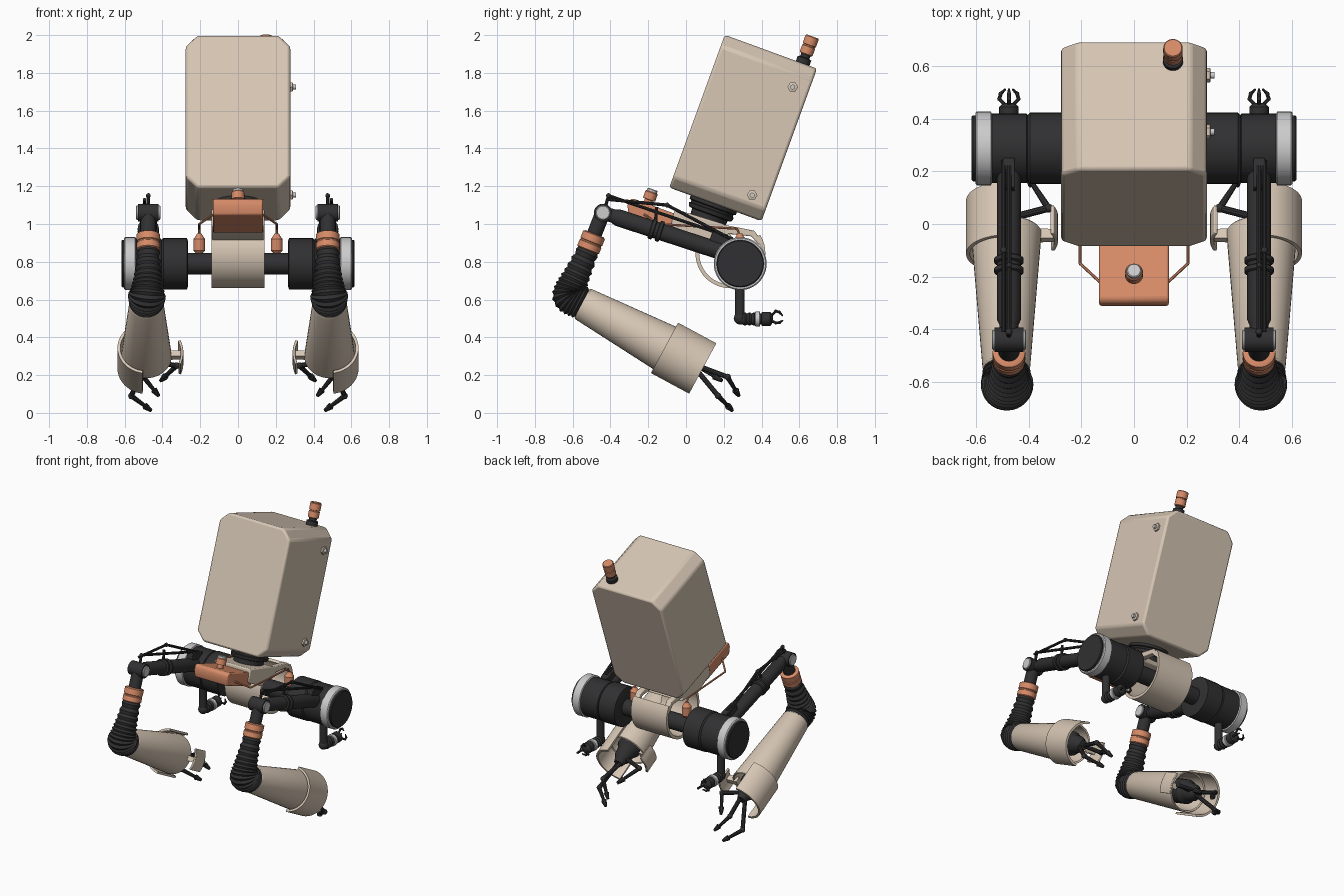
import bpy, bmesh, math
from mathutils import Vector as V, Matrix as M

if "Cube" in bpy.data.objects:
    bpy.data.objects.remove(bpy.data.objects["Cube"])
rad = math.radians

def mat(name, c):
    m = bpy.data.materials.new(name)
    m.diffuse_color = (*c, 1)
    m.use_nodes = True
    m.node_tree.nodes["Principled BSDF"].inputs["Base Color"].default_value = m.diffuse_color
    return m

BEIGE = mat("beige_paint", (0.68, 0.57, 0.46))
ORANGE = mat("orange_paint", (0.68, 0.26, 0.14))
BLACK = mat("black_rubber", (0.03, 0.03, 0.032))

def finish(name, bm, m, mirror=False, bevel=0):
    bmesh.ops.remove_doubles(bm, verts=bm.verts, dist=1e-5)
    bmesh.ops.recalc_face_normals(bm, faces=bm.faces)
    me = bpy.data.meshes.new(name)
    bm.to_mesh(me)
    bm.free()
    me.shade_smooth()
    me.set_sharp_from_angle(angle=rad(32))
    if m:
        me.materials.append(m)
    ob = bpy.data.objects.new(name, me)
    bpy.context.collection.objects.link(ob)
    if bevel:
        b = ob.modifiers.new("bevel", "BEVEL")
        b.width, b.segments = bevel, 2
    if mirror:
        ob.modifiers.new("mirror", "MIRROR")
    return ob

def frame(d):
    d = V(d).normalized()
    u = V((0, 1, 0)) if abs(d.x) > 0.9 else V((1, 0, 0))
    u = (u - d * u.dot(d)).normalized()
    return d, u, d.cross(u)

def rings(bm, path, n, caps=True):
    """path: list of (centre, direction, radius)"""
    loops = []
    for c, d, r in path:
        d, u, v = frame(d)
        loops.append([bm.verts.new(V(c) + (u * math.cos(a) + v * math.sin(a)) * r)
                      for a in (2 * math.pi * i / n for i in range(n))])
    for A, B in zip(loops, loops[1:]):
        for i in range(n):
            bm.faces.new((A[i], A[(i + 1) % n], B[(i + 1) % n], B[i]))
    if caps:
        bm.faces.new(loops[0])
        bm.faces.new(loops[-1])

def lathe(name, a, d, prof, m, mirror=True, n=32, caps=True):
    """prof: (distance along axis, radius)"""
    bm = bmesh.new()
    d = V(d).normalized()
    rings(bm, [(V(a) + d * t, d, r) for t, r in prof], n, caps)
    return finish(name, bm, m, mirror)

def rods(name, paths, r, m, mirror=True, n=10, joint=1.0, taper=1.0):
    bm = bmesh.new()
    for pts in paths:
        pts = [V(p) for p in pts]
        for i, (p, q) in enumerate(zip(pts, pts[1:])):
            last = taper if i == len(pts) - 2 else 1
            rings(bm, [(p, q - p, r), (q, q - p, r * last)], n)
        for p in pts[1:-1]:
            bmesh.ops.create_uvsphere(bm, u_segments=n, v_segments=6, radius=r * joint,
                                      matrix=M.Translation(p))
    return finish(name, bm, m, mirror)

YZ = M(((0, 0, 1, 0), (1, 0, 0, 0), (0, 1, 0, 0), (0, 0, 0, 1)))

def prism(name, pts, h0, h1, m, mx=YZ, mirror=False, bevel=0):
    bm = bmesh.new()
    lo, hi = ([bm.verts.new(mx @ V((x, y, h))) for x, y in pts] for h in (h0, h1))
    k = len(pts)
    for i in range(k):
        bm.faces.new((lo[i], lo[(i + 1) % k], hi[(i + 1) % k], hi[i]))
    bm.faces.new(lo)
    bm.faces.new(hi)
    return finish(name, bm, m, mirror, bevel)

def arc_band(r0, r1, a0, a1, c=(0, 0), n=24):
    A = [rad(a0 + (a1 - a0) * i / n) for i in range(n + 1)]
    return [(c[0] + r * math.cos(a), c[1] + r * math.sin(a))
            for r, seq in ((r1, A), (r0, A[::-1])) for a in seq]

UP = V((0, math.sin(rad(20)), math.cos(rad(20))))
BACK = V((0, math.cos(rad(20)), -math.sin(rad(20))))

# Tilted box body with cut corners
w, h, c = 0.277, 0.43, 0.062
octo = [(-w, -h + c), (-w + c, -h), (w - c, -h), (w, -h + c),
        (w, h - c), (w - c, h), (-w + c, h), (-w, h - c)]
body_mx = M.Translation((0, 0.3025, 1.508)) @ M.Rotation(rad(-20), 4, 'X')
prism("body_box", octo, -0.26, 0.26, BEIGE, body_mx @ M.Rotation(rad(90), 4, 'X'), bevel=0.014)

# Bolts on the right side of the body
for i, (y, z) in enumerate(((0.565, 1.725), (0.35, 1.153))):
    lathe(f"body_bolt_{i}", (0.27, y, z), (1, 0, 0), [(0, .028), (.018, .028), (.02, .024)], BEIGE, False, 6)
    lathe(f"body_bolt_pin_{i}", (0.27, y, z), (1, 0, 0), [(0, .013), (.036, .013)], None, False, 12)

# Antenna
ant = V((0.148, 0.612, 1.835))
lathe("antenna_base", ant, UP, [(0, .038), (.045, .038), (.05, .026), (.07, .026)], BLACK, False)
lathe("antenna_cap", ant, UP, [(.066, .03), (.07, .036), (.11, .036), (.112, .032), (.118, .032), (.12, .037),
                               (.163, .037), (.168, .033)], ORANGE, False)

# Neck
neck = V((0, 0.15, 1.115))
lathe("neck", neck, -UP, [(-.01, .13), (.025, .13), (.03, .118), (.04, .118), (.045, .126), (.065, .12),
                          (.07, .1), (.13, .095)], BLACK, False, 40)

# Pelvis: wedge, curved shell and rear rails
prism("pelvis_wedge", [(-.06, 1.08), (.2, 1.0), (.25, .92), (.06, .915), (-.08, .99)], -.14, .14, BEIGE, bevel=.008)
prism("pelvis_shell", arc_band(.165, .185, 145, 392, (.235, .845), 40), -.14, .14, BEIGE)
prism("pelvis_rail", [(.18, 1.0), (.36, .965), (.41, .9), (.385, .89), (.345, .935), (.2, .95)],
      .1, .14, BEIGE, mirror=True, bevel=.005)

# Orange front pack with knob
pack_mx = M.Translation((0, -0.165, 1.045)) @ M.Rotation(rad(-20), 4, 'X') @ YZ
prism("front_pack", [(-.155, 0), (-.13, -.045), (.15, -.045), (.15, .045), (-.14, .045), (-.155, .03)],
      -.132, .132, ORANGE, pack_mx, bevel=.008)
knob = V((0, -.21, 1.09))
lathe("pack_knob", knob, UP, [(0, .022), (.04, .022), (.042, .034), (.08, .034), (.085, .03)], ORANGE, False)
lathe("pack_knob_cap", knob, UP, [(.08, .028), (.096, .028), (.1, .024)], None, False)

# Hip axle, slotted motor, outer drum
hip = V((0, 0.287, 0.79))
X = (1, 0, 0)
lathe("axle", hip, X, [(0, .057), (.28, .057)], BLACK)
bm = bmesh.new()
rings(bm, [(hip + V((x, 0, 0)), X, r) for x, r in
           ((.265, .12), (.27, .136), (.305, .136), (.365, .136), (.395, .136), (.405, .125))], 28)
slots = [f for f in bm.faces if abs(f.calc_center_median().x - .335) < .01]
slots.sort(key=lambda f: math.atan2(f.calc_center_median().y - hip.y, f.calc_center_median().z - hip.z))
bmesh.ops.inset_individual(bm, faces=slots[::2], thickness=.002, depth=-.014)
finish("hip_motor", bm, BLACK, True)
lathe("hip_drum", hip, X, [(.4, .12), (.408, .132), (.545, .132)], BLACK, n=48)
lathe("hip_ring", hip, X, [(.54, .132), (.544, .14), (.597, .14), (.603, .134), (.603, .12)], None, n=48)
lathe("hip_cap", hip, X, [(.6, .125), (.612, .125), (.617, .12)], BLACK, n=48)

# Side bottles and feed wires
lathe("bottle", (.205, .285, .845), (0, 0, 1), [(0, .018), (.015, .031), (.075, .031), (.09, .02), (.105, .012)], ORANGE, n=20)
rods("feed_wire", [[(.205, .285, .94), (.205, .27, .975), (.205, -.15, 1.0), (.13, -.22, 1.05)]], .006, ORANGE, n=8)

# Thigh bar, knee joint, clamps, push rods
X0 = .475
knee = V((X0, -.44, 1.06))
bar_d = V((X0, .26, .83)) - knee
lathe("thigh_bar", knee, bar_d, [(.02, .036), (.06, .036), (.08, .045), (.74, .045)], BLACK)
lathe("knee_joint", knee, X, [(-.055, .047), (.055, .047)], BLACK)
for s in (-1, 1):
    lathe(f"knee_disc_{s}", knee, (s, 0, 0), [(.054, .038), (.061, .038), (.064, .034)], None)
for i, t in enumerate((.265, .305)):
    lathe(f"thigh_clamp_{i}", knee, bar_d, [(t, .05), (t + .004, .056), (t + .02, .056), (t + .024, .05)], BLACK)
rods("push_rod", [[(X0, -.43, 1.08), (X0, -.41, 1.15), (X0, .22, .935)],
                  [(X0 + .02, -.41, 1.13), (X0 + .02, -.1, 1.1), (X0 + .02, .24, .92)],
                  [(X0, -.165, .97), (X0, -.155, 1.09)]], .009, BLACK, joint=1.5)
prism("rod_bracket", [(.12, .9), (.14, .96), (.25, .93), (.25, .86)], X0 - .022, X0 + .022, BLACK, mirror=True, bevel=.004)

# Shin: link, orange collar, bent bellows
shin_d = V((0, -.37, -.93))
lathe("shin_link", knee, shin_d, [(.02, .04), (.15, .04)], BLACK)
lathe("shin_collar", knee, shin_d, [(.12, .05), (.126, .062), (.165, .062), (.168, .058), (.174, .058),
                                    (.177, .062), (.21, .062), (.216, .054)], ORANGE)
bm, path = bmesh.new(), []
P = [V((X0, -.515, .87)), V((X0, -.63, .60)), V((.485, -.655, .635)), V((.485, -.53, .57))]
N = 32
for i in range(N + 1):
    t = i / N
    s = 1 - t
    p = P[0] * s**3 + P[1] * 3*s*s*t + P[2] * 3*s*t*t + P[3] * t**3
    d = (P[1] - P[0]) * s*s + (P[2] - P[1]) * 2*s*t + (P[3] - P[2]) * t*t
    r = .056 + .04 * min(1, t / .6) - .012 * max(0, (t - .7) / .3)
    path.append((p, d, r + (.004 if i % 2 else -.006)))
rings(bm, path, 32)
finish("bellows", bm, BLACK, True)

# Forearm-like lower leg: hollow sleeve, outer cuff, inner flap
leg = V((.485, -.545, .577))
leg_d, u, v = frame((0, .88, -.475))
lathe("leg_sleeve", leg, leg_d, [(.3, .02), (0, .07), (-.005, .086), (.005, .091), (.58, .134), (.585, .13),
                                 (.58, .122), (.35, .1), (.35, .02)], BEIGE, n=40)
leg_mx = M.Translation(leg) @ M((u, v, leg_d)).transposed().to_4x4()
prism("leg_cuff", arc_band(.138, .153, -82, 82), .49, .72, BEIGE, leg_mx, True)
prism("leg_flap", arc_band(.172, .186, 158, 204, n=8), .52, .64, BEIGE,
      leg_mx @ M.Translation((-.01, 0, .02)), True, .003)
prism("flap_mount", [(-.18, -.015), (-.1, -.02), (-.1, .02), (-.18, .015)], .55, .59, BEIGE, leg_mx, True)

# Foot gripper
lathe("foot_hub", leg, leg_d, [(.35, .08), (.57, .08), (.6, .06), (.65, .055), (.67, .04), (.7, .03)], BLACK, n=24)
fingers = [[(.5, .05, .235), (.565, .17, .09), (.46, .245, .013)],
           [(.47, .06, .25), (.5, .22, .19), (.42, .28, .09)],
           [(.44, .03, .27), (.325, .06, .25), (.41, .19, .17)]]
rods("foot_finger", fingers, .014, BLACK, joint=1.25, taper=.6)
rods("foot_finger_pad", [[V(b).lerp(V(e), .7), e] for _, b, e in fingers], .019, BLACK, n=8, taper=.5)

# Small hanging arm with gripper
rods("small_arm", [[(X0, .285, .7), (X0, .285, .5), (X0, .33, .495)]], .026, BLACK, n=20, joint=1.25)
lathe("small_wrist", (X0, .28, .497), (0, 1, 0),
      [(0, .03)] + [(.02 + .012 * i, .036 if i % 2 else .029) for i in range(6)] + [(.09, .03), (.12, .03),
       (.122, .037), (.165, .037), (.172, .03), (.18, .015)], BLACK, n=24)
lathe("small_wrist_ring", (X0, .365, .497), (0, 1, 0), [(0, .036), (.003, .04), (.025, .04), (.028, .036)], None, n=24)
claws = []
for k in range(3):
    o = V((math.cos(rad(90 + 120 * k)), 0, math.sin(rad(90 + 120 * k))))
    b = V((X0, .45, .497))
    claws.append([b + o * .015, b + o * .042 + V((0, .025, 0)), b + o * .036 + V((0, .045, 0)),
                  b + o * .016 + V((0, .062, 0))])
rods("small_claw", claws, .007, BLACK, n=8, joint=1.2, taper=.6)
